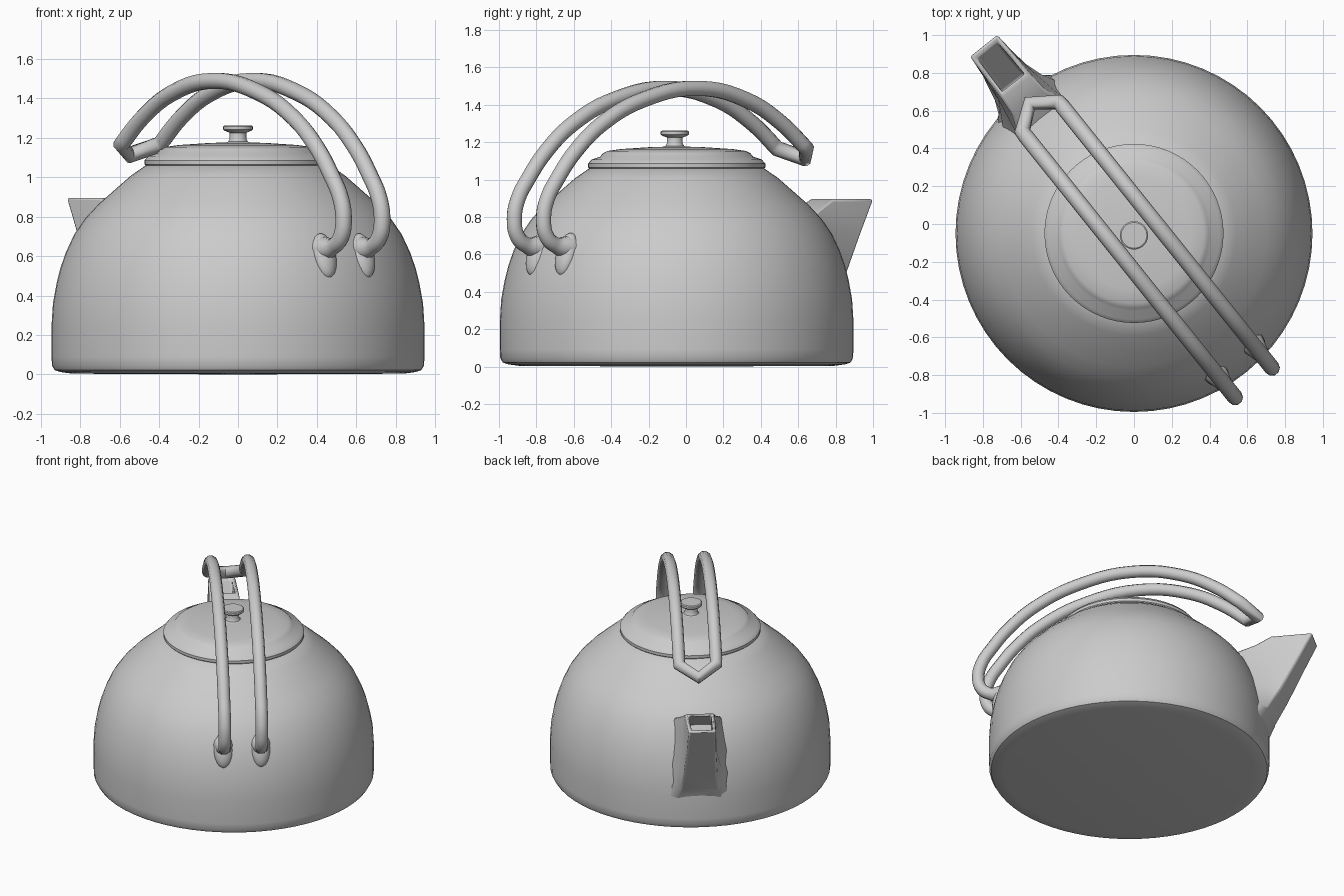
import bpy, bmesh, math
from mathutils import Vector

if "Cube" in bpy.data.objects:
    bpy.data.objects.remove(bpy.data.objects["Cube"])

CY = -0.05                              # kettle axis sits slightly towards the front
FWD = Vector((-0.625, 0.78, 0)).normalized()    # direction of the spout
SIDE = Vector((FWD.y, -FWD.x, 0))


def place(a, s, z):
    """Point at distance a along the spout direction, s sideways, height z."""
    return Vector((0, CY, z)) + FWD * a + SIDE * s


def smooth(ob, angle):
    bpy.ops.object.select_all(action='DESELECT')
    ob.select_set(True)
    bpy.context.view_layer.objects.active = ob
    bpy.ops.object.shade_smooth_by_angle(angle=math.radians(angle))


def finish(bm, name, angle=35):
    bmesh.ops.recalc_face_normals(bm, faces=bm.faces)
    me = bpy.data.meshes.new(name)
    bm.to_mesh(me)
    bm.free()
    ob = bpy.data.objects.new(name, me)
    bpy.context.collection.objects.link(ob)
    smooth(ob, angle)
    return ob


def lathe(name, profile, y, steps=64, angle=35):
    bm = bmesh.new()
    vs = [bm.verts.new((r, y, z)) for r, z in profile]
    es = [bm.edges.new(p) for p in zip(vs, vs[1:])]
    bmesh.ops.spin(bm, geom=vs + es, cent=(0, y, 0), axis=(0, 0, 1),
                   angle=math.tau, steps=steps, use_duplicate=False)
    bmesh.ops.remove_doubles(bm, verts=bm.verts, dist=1e-4)
    return finish(bm, name, angle)


# Body: domed shell with a rounded foot
lathe("body", [(0, 0), (0.84, 0.004), (0.90, 0.012), (0.93, 0.022), (0.943, 0.045),
               (0.945, 0.09), (0.945, 0.25), (0.938, 0.36), (0.92, 0.46), (0.90, 0.54),
               (0.872, 0.62), (0.83, 0.71), (0.775, 0.79), (0.705, 0.865), (0.62, 0.94),
               (0.54, 1.01), (0.46, 1.065), (0, 1.07)], CY)

# Lid and its knob
lathe("lid", [(0, 1.05), (0.46, 1.05), (0.474, 1.065), (0.474, 1.085), (0.455, 1.107),
              (0.41, 1.122), (0.395, 1.14), (0.37, 1.153), (0.3, 1.163), (0.15, 1.173),
              (0, 1.178)], CY)
lathe("lid_knob", [(0.09, 1.165), (0.05, 1.18), (0.042, 1.195), (0.042, 1.225),
                   (0.068, 1.235), (0.075, 1.242), (0.075, 1.257), (0.068, 1.262),
                   (0, 1.262)], -0.06, 32)

# Spout: six-cornered sections (front, middle, back), outer wall then inner channel
SECTIONS = [  # (a, half width, z) for front, middle, back
    ((0.92, 0.15, 0.22), (0.90, 0.22, 0.22), (0.86, 0.28, 0.22)),
    ((0.98, 0.125, 0.33), (0.94, 0.165, 0.33), (0.84, 0.26, 0.33)),
    ((1.07, 0.110, 0.48), (0.96, 0.145, 0.48), (0.80, 0.23, 0.48)),
    ((1.18, 0.098, 0.70), (1.00, 0.118, 0.72), (0.77, 0.16, 0.765)),
    ((1.235, 0.095, 0.81), (1.07, 0.105, 0.82), (0.88, 0.11, 0.83)),
    ((1.278, 0.092, 0.895), (1.14, 0.096, 0.895), (0.995, 0.10, 0.895)),
    ((1.245, 0.068, 0.895), (1.14, 0.072, 0.895), (1.028, 0.074, 0.895)),
    ((1.14, 0.07, 0.69), (1.00, 0.075, 0.70), (0.80, 0.09, 0.72)),
    ((1.03, 0.075, 0.48), (0.93, 0.08, 0.48), (0.78, 0.1, 0.48)),
]
bm = bmesh.new()
rings = []
for f, m, b in SECTIONS:
    half = [f, m, b]
    pts = [place(a, w, z) for a, w, z in half] + [place(a, -w, z) for a, w, z in reversed(half)]
    rings.append([bm.verts.new(p) for p in pts])
for lo, hi in zip(rings, rings[1:]):
    for i in range(6):
        j = (i + 1) % 6
        bm.faces.new((lo[i], lo[j], hi[j], hi[i]))
bm.faces.new(rings[0])
bm.faces.new(rings[-1])
spout = finish(bm, "spout", 40)
bev = spout.modifiers.new("soft_edges", 'BEVEL')
bev.width = 0.012
bev.segments = 2
bev.limit_method = 'ANGLE'
bev.angle_limit = math.radians(40)

# Handle: one bent rod, two parallel arcs joined by a pointed bridge
ARC = [(-0.84, 0.635), (-0.93, 0.65), (-0.99, 0.695), (-1.012, 0.79), (-0.985, 0.90),
       (-0.92, 1.0), (-0.79, 1.155), (-0.60, 1.305), (-0.32, 1.43), (0.04, 1.488),
       (0.38, 1.425), (0.62, 1.30), (0.79, 1.165)]
path = [(a, 0.125, z) for a, z in ARC] + [(0.882, 0, 1.112)] \
    + [(a, -0.125, z) for a, z in reversed(ARC)]
cu = bpy.data.curves.new("handle", 'CURVE')
cu.dimensions = '3D'
cu.bevel_depth = 0.042
cu.bevel_resolution = 3
cu.resolution_u = 5
sp = cu.splines.new('BEZIER')
sp.bezier_points.add(len(path) - 1)
n = len(ARC)
for i, (bp, (a, s, z)) in enumerate(zip(sp.bezier_points, path)):
    bp.co = place(a, s, z)
    bp.radius = 1.6 if i in (0, len(path) - 1) else 1.0
    kind = 'VECTOR' if n - 1 <= i <= n + 1 else 'AUTO'
    bp.handle_left_type = bp.handle_right_type = kind
handle = bpy.data.objects.new("handle", cu)
bpy.context.collection.objects.link(handle)
bpy.ops.object.select_all(action='DESELECT')
handle.select_set(True)
bpy.context.view_layer.objects.active = handle
bpy.ops.object.convert(target='MESH')
smooth(bpy.context.view_layer.objects.active, 50)

# Swellings where the handle feet melt into the body
for label, s in (("right", 0.125), ("left", -0.125)):
    bpy.ops.mesh.primitive_uv_sphere_add(segments=20, ring_count=12, radius=1,
                                         location=place(-0.855, s, 0.60))
    ob = bpy.context.object
    ob.name = "handle_foot_" + label
    ob.scale = (0.05, 0.065, 0.12)
    ob.rotation_euler = (0, math.radians(-18), math.atan2(-FWD.y, -FWD.x))
    smooth(ob, 60)
